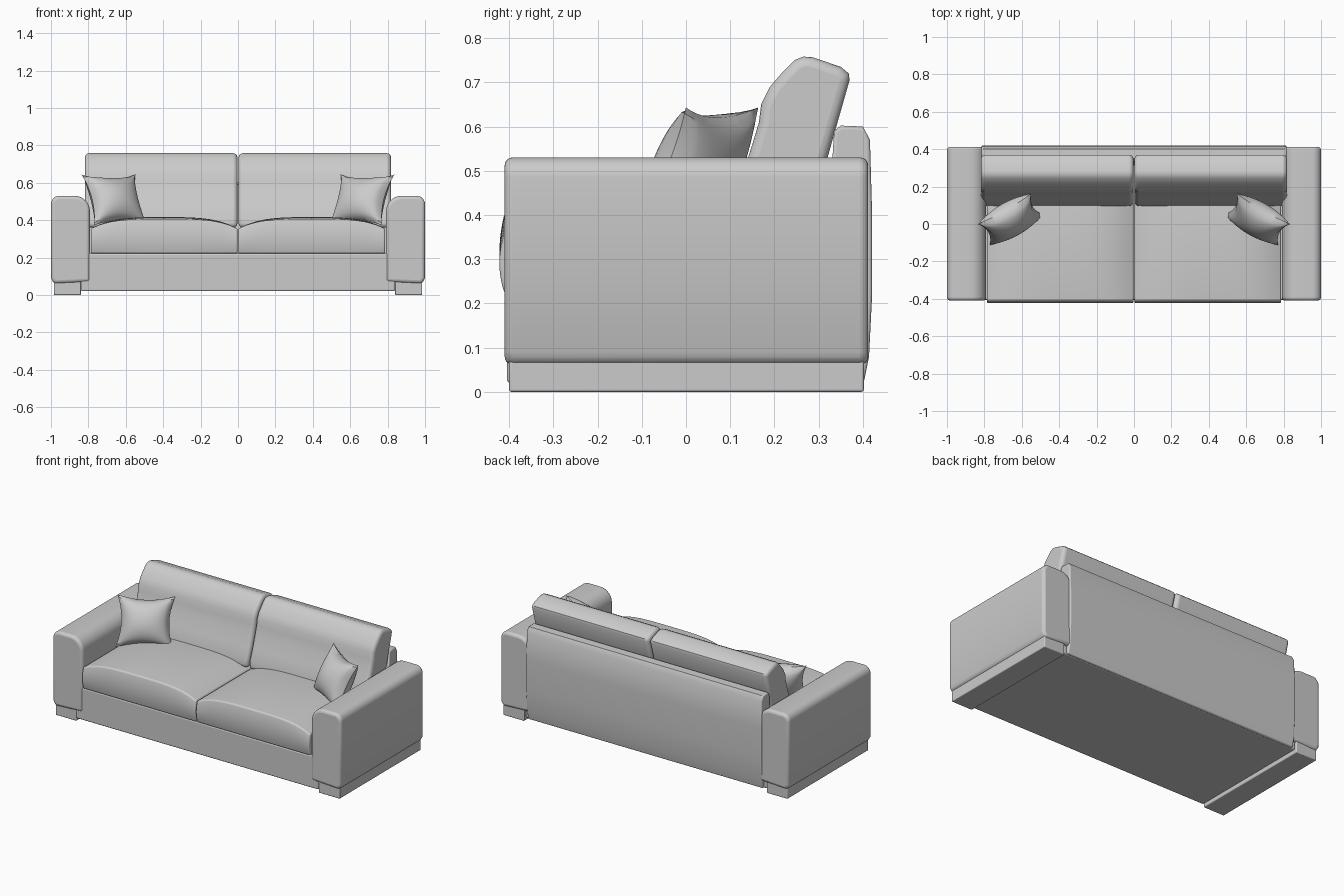
import bpy, bmesh, math
from mathutils import Vector, Matrix

if "Cube" in bpy.data.objects:
    bpy.data.objects.remove(bpy.data.objects["Cube"], do_unlink=True)

fabric = bpy.data.materials.new("grey fabric")
fabric.use_nodes = True
GREY = (0.6, 0.6, 0.6, 1)
fabric.diffuse_color = GREY
fabric.node_tree.nodes["Principled BSDF"].inputs["Base Color"].default_value = GREY


def finish(name, bm, bevel=0.0, segments=4, angle=40):
    """Turn a bmesh into a smooth-shaded object with rounded edges."""
    bmesh.ops.recalc_face_normals(bm, faces=bm.faces)
    mesh = bpy.data.meshes.new(name)
    bm.to_mesh(mesh)
    bm.free()
    obj = bpy.data.objects.new(name, mesh)
    bpy.context.collection.objects.link(obj)
    mesh.materials.append(fabric)
    if bevel:
        mod = obj.modifiers.new("rounding", 'BEVEL')
        mod.width, mod.segments = bevel, segments
        mod.limit_method = 'ANGLE'
        mod.angle_limit = math.radians(angle)
    bpy.ops.object.select_all(action='DESELECT')
    obj.select_set(True)
    bpy.context.view_layer.objects.active = obj
    bpy.ops.object.shade_smooth_by_angle(angle=math.radians(40))
    return obj


def box(name, low, high, bevel=0.01, segments=3):
    bm = bmesh.new()
    bmesh.ops.create_cube(bm, size=1)
    low, high = Vector(low), Vector(high)
    for v in bm.verts:
        v.co = (low + high) / 2 + v.co * (high - low)
    return finish(name, bm, bevel, segments)


def extrude(name, points, axis, start, end, bevel, angle=40):
    """Extrude a closed profile along x (points are y, z) or y (points are x, z)."""
    bm = bmesh.new()
    place = (lambda a, b, t: (t, a, b)) if axis == 'x' else (lambda a, b, t: (a, t, b))
    face = bm.faces.new([bm.verts.new(place(a, b, start)) for a, b in points])
    new = bmesh.ops.extrude_face_region(bm, geom=[face])["geom"]
    shift = Vector(place(0, 0, end - start))
    bmesh.ops.translate(bm, vec=shift, verts=[g for g in new if isinstance(g, bmesh.types.BMVert)])
    return finish(name, bm, bevel, 4, angle)


def arc(cx, cz, rx, rz, a0, a1, n=8):
    angles = [math.radians(a0 + (a1 - a0) * i / n) for i in range(n + 1)]
    return [(cx + rx * math.cos(a), cz + rz * math.sin(a)) for a in angles]


def seat(name, x0, x1):
    """Seat cushion with a crowned top and a bulging front."""
    n = 16
    bm = bmesh.new()
    bmesh.ops.create_cube(bm, size=2)
    bmesh.ops.subdivide_edges(bm, edges=bm.edges[:], cuts=n - 1, use_grid_fill=True)
    for v in bm.verts:
        u, w, h = v.co
        top = 0.355 + 0.05 * (1 - u ** 4) + 0.012 * (1 - w * w) * (1 - u * u)
        y = -0.13 + 0.28 * w
        if w < 0:
            y += 0.012 * w * (1 - h * h)
        v.co = ((x0 + x1) / 2 + u * (x1 - x0) / 2, y, 0.222 + (top - 0.222) * (h + 1) / 2)
    return finish(name, bm, 0.016, 3, 50)


def pillow(name, side):
    """Square scatter cushion with pinched corners, leaning on the arm and back."""
    n = 20
    across = Vector((0.28, 0.16, 0)).normalized()
    up = Vector((-0.07, 0.11, 0.27))
    up = (up - across * up.dot(across)).normalized()
    out = across.cross(up)
    centre = Vector((-0.66, 0.025, 0.508))
    bm = bmesh.new()
    for face in (-1, 1):
        layer = bmesh.ops.create_grid(bm, x_segments=n, y_segments=n, size=1)["verts"]
        for v in layer:
            u, w = v.co.x, v.co.y
            puff = max(0, (1 - u * u) * (1 - w * w)) ** 0.5
            a = 0.165 * u * (1 - 0.17 * (1 - w * w))
            b = 0.15 * w * (1 - 0.17 * (1 - u * u))
            v.co = centre + across * a + up * b + out * (face * 0.085 * puff)
            v.co.x *= -side
    bmesh.ops.remove_doubles(bm, verts=bm.verts, dist=0.0005)
    return finish(name, bm)


# Frame under the seats and the tall rear panel
box("seat_base", (-0.84, -0.405, 0.02), (0.84, 0.39, 0.222), 0.008)
back_profile = [(0.30, 0.03), (0.402, 0.02), (0.414, 0.08), (0.421, 0.22), (0.421, 0.40),
                (0.416, 0.57), (0.40, 0.60), (0.35, 0.602), (0.335, 0.59)]
extrude("rear_panel", back_profile, 'x', -0.815, 0.815, 0.008, 60)

for side, word in ((-1, "right"), (1, "left")):
    # Arm with a tight outer shoulder and a soft inner roll
    profile = [(0.79, 0.07), (0.985, 0.06), (1.0, 0.09)]
    profile += arc(0.955, 0.485, 0.045, 0.045, 0, 90)
    profile += arc(0.875, 0.45, 0.083, 0.08, 90, 180)
    extrude(word + "_arm", [(side * x, z) for x, z in profile], 'y', -0.41, 0.412, 0.018, 50)
    box(word + "_plinth", (min(side * 0.84, side * 0.985), -0.4, 0),
        (max(side * 0.84, side * 0.985), 0.402, 0.08), 0.005)

    # Seat cushion
    seat(word + "_seat_cushion", *sorted((side * 0.002, side * 0.787)))

    # Reclined back cushion with a soft upper roll
    cushion = [(0.095, 0.36), (0.098, 0.41), (0.125, 0.48), (0.15, 0.56), (0.165, 0.61),
               (0.17, 0.65), (0.19, 0.69), (0.22, 0.725), (0.245, 0.75), (0.265, 0.758),
               (0.285, 0.757), (0.35, 0.735), (0.368, 0.72), (0.37, 0.705), (0.34, 0.60), (0.275, 0.37)]
    extrude(word + "_back_cushion", cushion, 'x', side * 0.003, side * 0.818, 0.022, 60)

    pillow(word + "_pillow", side)
